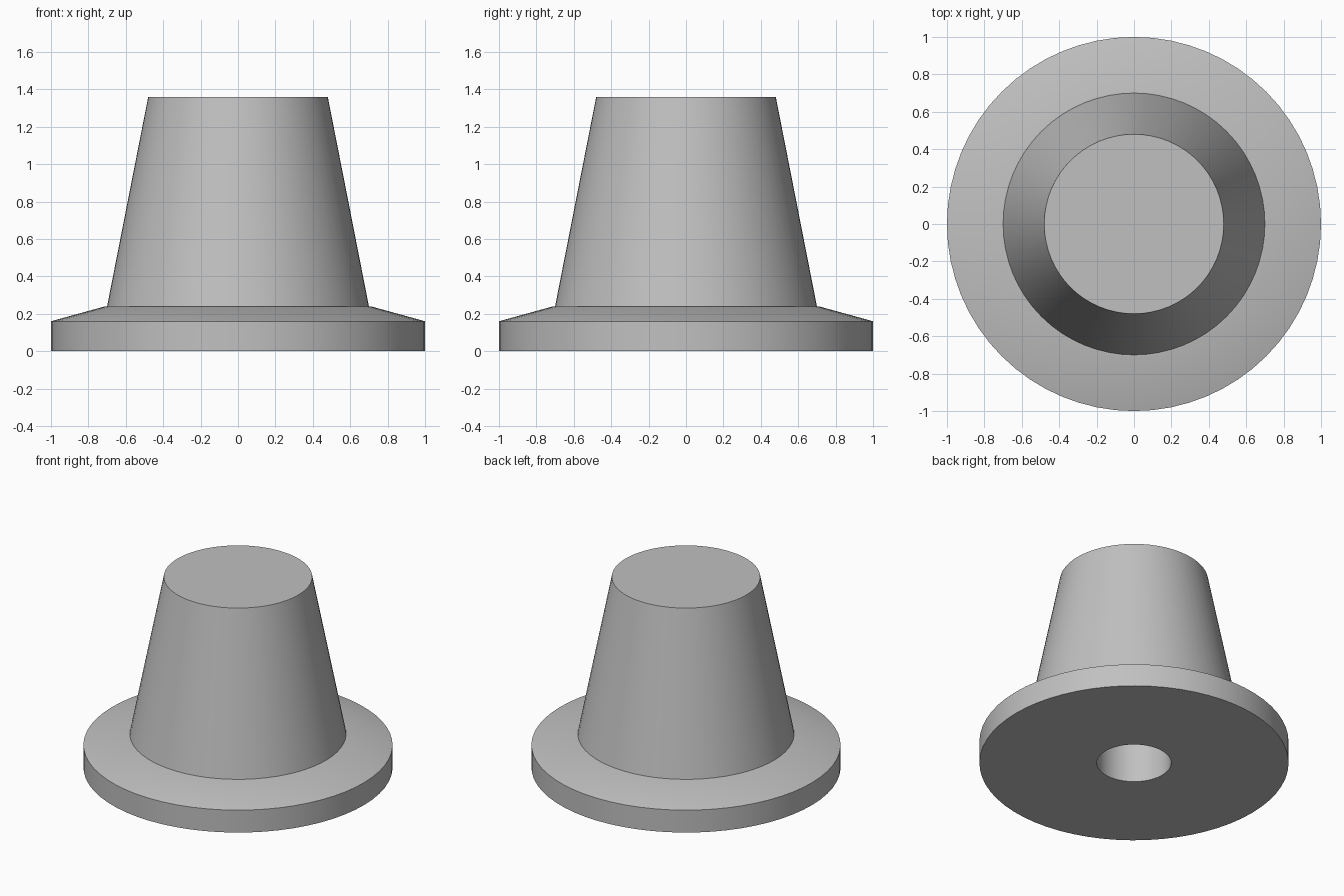
import bpy
import math

SEGMENTS = 64

cube = bpy.data.objects.get("Cube")
if cube:
    bpy.data.objects.remove(cube, do_unlink=True)

# Single plain grey
grey = bpy.data.materials.new("light_grey")
grey.use_nodes = True
colour = (0.53, 0.53, 0.53, 1.0)
grey.diffuse_color = colour
grey.node_tree.nodes["Principled BSDF"].inputs["Base Color"].default_value = colour


def lathe(name, profile):
    """Spin an (r, z) profile around z, closing both ends with flat caps."""
    verts, faces = [], []
    for r, z in profile:
        for i in range(SEGMENTS):
            a = 2 * math.pi * i / SEGMENTS
            verts.append((r * math.cos(a), r * math.sin(a), z))
    for k in range(len(profile) - 1):
        for i in range(SEGMENTS):
            j = (i + 1) % SEGMENTS
            low, high = k * SEGMENTS, (k + 1) * SEGMENTS
            faces.append((low + i, low + j, high + j, high + i))
    last = (len(profile) - 1) * SEGMENTS
    faces.append(tuple(reversed(range(SEGMENTS))))
    faces.append(tuple(range(last, last + SEGMENTS)))
    mesh = bpy.data.meshes.new(name)
    mesh.from_pydata(verts, [], faces)
    mesh.materials.append(grey)
    obj = bpy.data.objects.new(name, mesh)
    bpy.context.collection.objects.link(obj)
    bpy.ops.object.select_all(action="DESELECT")
    obj.select_set(True)
    bpy.context.view_layer.objects.active = obj
    bpy.ops.object.shade_smooth_by_angle(angle=math.radians(30))
    return obj


# Tapered plug on a bevelled flange, with a blind bore from below
lathe("flanged_plug", [
    (0.24, 0.80),  # bore ceiling
    (0.24, 0.0),   # bore mouth
    (1.0, 0.0),    # flange underside
    (1.0, 0.16),   # flange rim
    (0.71, 0.24),  # flange slope
    (0.70, 0.24),  # narrow ledge
    (0.48, 1.36),  # tapered body
])
